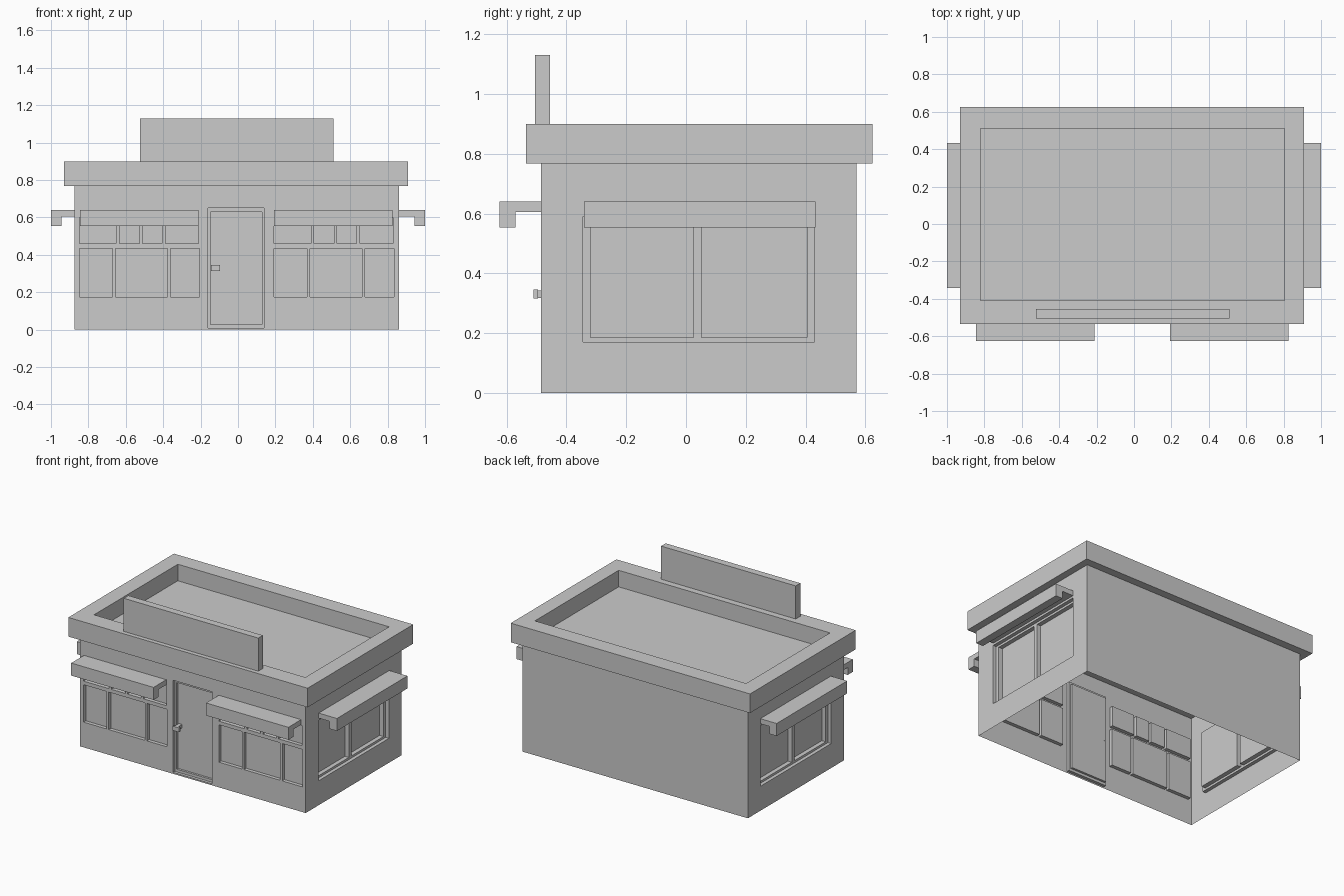
import bpy, bmesh

if "Cube" in bpy.data.objects:
    bpy.data.objects.remove(bpy.data.objects["Cube"])

XL, XR, YF, YB = -0.875, 0.86, -0.485, 0.57   # wall planes


def new_object(name, bm):
    bmesh.ops.recalc_face_normals(bm, faces=bm.faces)
    mesh = bpy.data.meshes.new(name)
    bm.to_mesh(mesh)
    bm.free()
    ob = bpy.data.objects.new(name, mesh)
    bpy.context.collection.objects.link(ob)
    return ob


def boxes(name, specs):
    """One object from boxes given as (x0, x1, y0, y1, z0, z1)."""
    bm = bmesh.new()
    for x0, x1, y0, y1, z0, z1 in specs:
        for v in bmesh.ops.create_cube(bm, size=1)["verts"]:
            v.co = (x1 if v.co.x > 0 else x0,
                    y1 if v.co.y > 0 else y0,
                    z1 if v.co.z > 0 else z0)
    return new_object(name, bm)


def awning(name, wall, edge, a, b, along_x):
    """L-shaped profile from wall to edge, swept from a to b."""
    lip = edge + (0.055 if edge < 0 else -0.055)
    prof = [(wall, 0.64), (edge, 0.64), (edge, 0.553),
            (lip, 0.553), (lip, 0.605), (wall, 0.605)]
    bm = bmesh.new()
    face = bm.faces.new([bm.verts.new((a, d, z) if along_x else (d, a, z))
                         for d, z in prof])
    ext = bmesh.ops.extrude_face_region(bm, geom=[face])["geom"]
    vec = (b - a, 0, 0) if along_x else (0, b - a, 0)
    bmesh.ops.translate(bm, vec=vec,
                        verts=[g for g in ext if isinstance(g, bmesh.types.BMVert)])
    new_object(name, bm)


def carve(ob, specs):
    """Cut a set of separate boxes out of an object."""
    cutter = boxes("cutter", specs)
    cutter.hide_render = True
    mod = ob.modifiers.new("carve", "BOOLEAN")
    mod.operation = "DIFFERENCE"
    mod.solver = "EXACT"
    mod.object = cutter
    bpy.context.view_layer.objects.active = ob
    bpy.ops.object.modifier_apply(modifier=mod.name)
    bpy.data.objects.remove(cutter)


# Walls with recessed windows and door
walls = boxes("walls", [(XL, XR, YF, YB, 0, 0.77)])
out = 0.1
outer, inner = [], []

# Side windows: shallow frame recess, then two deeper panes
for x, s in ((XR, 1), (XL, -1)):
    def side(y0, y1, z0, z1, depth):
        lo, hi = sorted((x - s * depth, x + s * out))
        return (lo, hi, y0, y1, z0, z1)
    outer.append(side(-0.345, 0.43, 0.17, 0.59, 0.025))
    inner += [side(-0.32, 0.025, 0.185, 0.575, 0.055),
              side(0.052, 0.405, 0.185, 0.575, 0.055)]

# Front windows: four small upper panes above three lower panes
for off in (-0.848, 0.192):
    for a, b in ((0, 0.197), (0.215, 0.322), (0.338, 0.442), (0.46, 0.638)):
        outer.append((off + a, off + b, YF - out, YF + 0.025, 0.46, 0.60))
    for a, b in ((0, 0.177), (0.193, 0.472), (0.488, 0.642)):
        outer.append((off + a, off + b, YF - out, YF + 0.025, 0.175, 0.435))

# Door recess
outer.append((-0.16, 0.14, YF - out, YF + 0.02, 0.01, 0.65))
inner.append((-0.148, 0.128, YF - out, YF + 0.035, 0.028, 0.63))
carve(walls, outer)
carve(walls, inner)

# The shell is open underneath
bm = bmesh.new()
bm.from_mesh(walls.data)
bmesh.ops.delete(bm, context="FACES_ONLY",
                 geom=[f for f in bm.faces if all(v.co.z < 1e-4 for v in f.verts)])
bm.to_mesh(walls.data)
bm.free()

# Door handle: backing stem and grip
boxes("door_handle", [(-0.14, -0.115, YF - 0.01, YF + 0.036, 0.318, 0.342),
                      (-0.145, -0.097, YF - 0.025, YF - 0.01, 0.315, 0.345)])

# Roof parapet with sunken deck
roof = boxes("roof_parapet", [(-0.93, 0.91, -0.535, 0.625, 0.767, 0.90)])
carve(roof, [(-0.82, 0.805, -0.41, 0.51, 0.785, 1.0)])

# Blank sign board
boxes("sign_board", [(-0.525, 0.51, -0.505, -0.455, 0.90, 1.13)])

# Awnings
awning("front_awning_left", YF, -0.625, -0.845, -0.212, True)
awning("front_awning_right", YF, -0.625, 0.192, 0.825, True)
awning("side_awning_right", XR, 1.0, -0.342, 0.433, False)
awning("side_awning_left", XL, -1.0, -0.342, 0.433, False)
